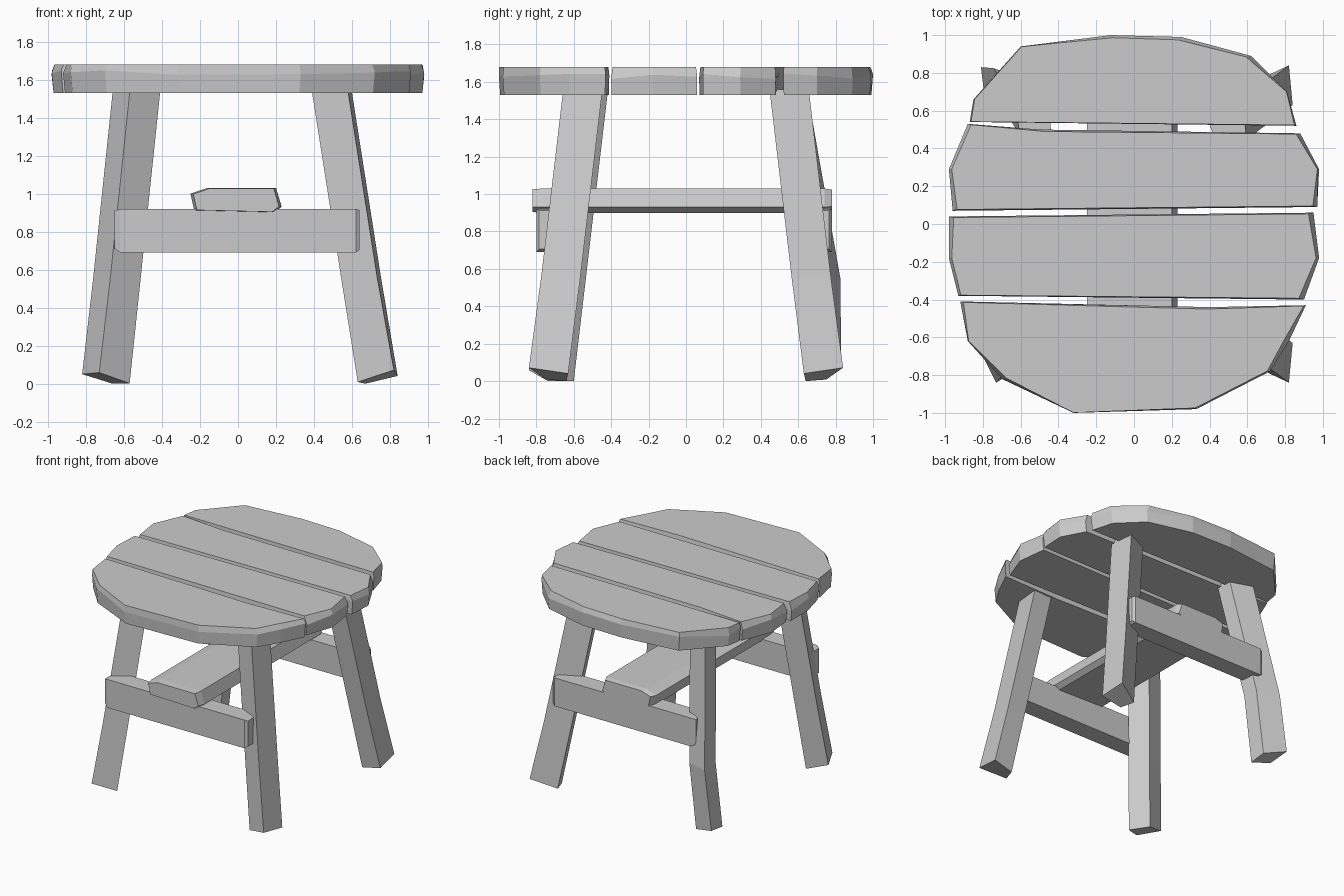
import bpy
import bmesh
import random
from mathutils import Vector

random.seed(4)

default_cube = bpy.data.objects.get("Cube")
if default_cube:
    bpy.data.objects.remove(default_cube, do_unlink=True)

# One plain grey for the whole stool
grey = bpy.data.materials.new("plain_grey")
grey.use_nodes = True
colour = (0.6, 0.6, 0.6, 1)
grey.diffuse_color = colour
grey.node_tree.nodes["Principled BSDF"].inputs["Base Color"].default_value = colour


def loft(name, rings):
    """Join rings of points into a closed, flat-shaded solid."""
    bm = bmesh.new()
    loops = [[bm.verts.new(point) for point in ring] for ring in rings]
    for lower, upper in zip(loops, loops[1:]):
        count = len(lower)
        for i in range(count):
            j = (i + 1) % count
            bm.faces.new((lower[i], lower[j], upper[j], upper[i]))
    bm.faces.new(loops[0])
    bm.faces.new(loops[-1])
    bmesh.ops.recalc_face_normals(bm, faces=bm.faces)
    mesh = bpy.data.meshes.new(name)
    bm.to_mesh(mesh)
    bm.free()
    mesh.materials.append(grey)
    obj = bpy.data.objects.new(name, mesh)
    bpy.context.collection.objects.link(obj)
    return obj


# Seat: four rough planks that together make a round top
SEAT_BOTTOM, SEAT_TOP = 1.53, 1.68


def plank(name, outline):
    """Extrude a plan outline, hewing the upper edge in a little unevenly."""
    middle = sum((Vector(p) for p in outline), Vector((0, 0))) / len(outline)
    bottom, shoulder, top = [], [], []
    for point in map(Vector, outline):
        inward = (middle - point).normalized()
        cut = inward * random.uniform(0, 0.03)
        bottom.append((*(point + inward * 0.01), SEAT_BOTTOM))
        shoulder.append((*point, SEAT_TOP - random.uniform(0.03, 0.07)))
        top.append((*(point + cut), SEAT_TOP))
    loft(name, [bottom, shoulder, top])


plank("seat_plank_back", [
    (-.87, .54), (.86, .52), (.81, .7), (.62, .89), (.25, .99),
    (-.12, 1), (-.6, .94), (-.85, .66)])
plank("seat_plank_middle_back", [
    (-.96, .07), (.97, .09), (.98, .29), (.88, .48), (-.5, .5),
    (-.88, .53), (-.98, .29)])
plank("seat_plank_middle_front", [
    (-.93, -.38), (.9, -.4), (.98, -.18), (.95, .06), (-.98, .04),
    (-.98, -.18)])
plank("seat_plank_front", [
    (-.92, -.41), (-.88, -.62), (-.7, -.82), (-.32, -1), (.33, -.98),
    (.72, -.78), (.82, -.62), (.91, -.43), (.4, -.44)])


# Legs: uneven four-sided posts, splayed out, feet cut square to the lean
def leg(name, foot, lean, bulge):
    """bulge pushes the middle of the post outwards."""
    side_x = 1 if foot[0][0] > 0 else -1
    side_y = 1 if foot[0][1] > 0 else -1
    reach = [0.25 * abs(x) + 0.17 * abs(y) for x, y in foot]
    base = [(x, y, r - min(reach)) for (x, y), r in zip(foot, reach)]

    def section(height, push):
        t = height / SEAT_BOTTOM
        return [(x - side_x * lean * t,
                 y - side_y * (0.18 * t - push), height) for x, y in foot]

    loft(name, [base, section(0.55, bulge), section(SEAT_BOTTOM + 0.03, 0)])


for place, side in (("front", 1), ("back", -1)):
    leg(place + "_left_leg",
        [(x, y * side) for x, y in
         ((.82, -.84), (.84, -.63), (.67, -.64), (.63, -.75))], 0.24, 0)
leg("front_right_leg",
    [(-.82, -.66), (-.73, -.84), (-.57, -.74), (-.66, -.6)], 0.16, 0)
leg("back_right_leg",
    [(-.81, .83), (-.63, .77), (-.62, .64), (-.79, .66)], 0.18, 0.06)


# Stretchers: a low rail at the front and back
def rail(name, start, end, outer, inner):
    """Rail along x with hewn, slightly pointed ends."""
    low, high = 0.69, 0.92

    def section(x, trim):
        step = trim if outer > inner else -trim
        return [(x, outer - step, low + trim), (x, inner, low + trim),
                (x, inner, high - trim / 2), (x, outer - step, high - trim / 2)]

    loft(name, [section(start, 0.02), section(start + 0.03, 0),
                section(end - 0.02, 0), section(end, 0.015)])


rail("front_rail", -.65, .64, -.8, -.65)
rail("back_rail", -.62, .66, .78, .63)

# Cross bar resting on both rails, with a skewed cross-section
profile = [(-.23, .91), (.19, .9), (.23, .93), (.2, 1.03), (-.16, 1.03), (-.25, 1)]


def bar_section(y, scale):
    return [(x * scale, y, 0.965 + (z - 0.965) * scale) for x, z in profile]


loft("cross_bar", [bar_section(-.82, 0.94), bar_section(-.76, 1),
                   bar_section(.74, 1), bar_section(.78, 0.9)])
